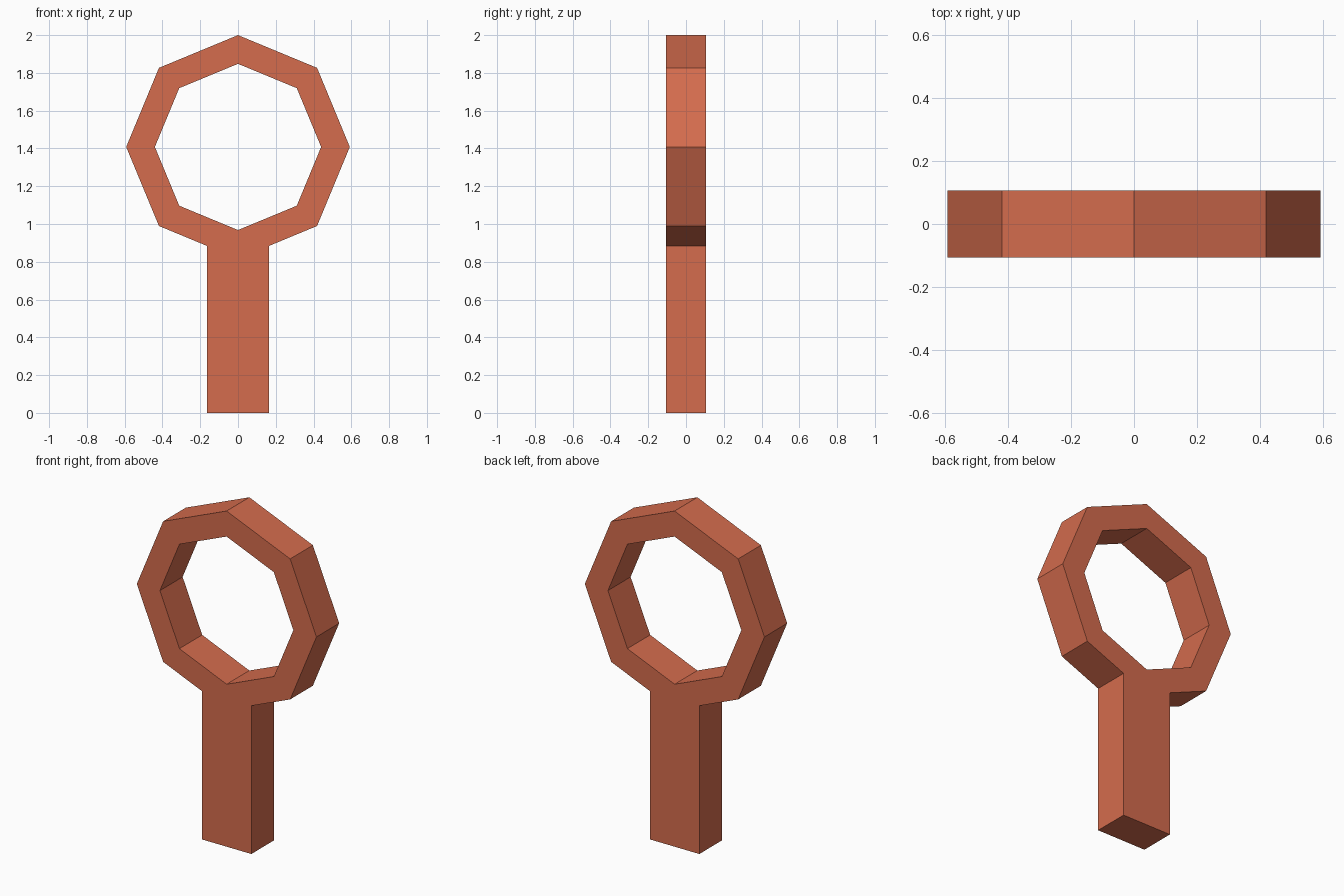
import bpy, bmesh
from math import sin, cos, pi

if "Cube" in bpy.data.objects:
    bpy.data.objects.remove(bpy.data.objects["Cube"])

CZ, R_OUT, R_IN = 1.408, 0.592, 0.44   # ring centre height and radii
HANDLE, DEPTH = 0.163, 0.107           # handle half width, half thickness

bm = bmesh.new()


def octagon(r):
    # corner 0 at the bottom, going towards +x
    return [bm.verts.new((r * sin(i * pi / 4), -DEPTH, CZ - r * cos(i * pi / 4)))
            for i in range(8)]


def point(x, z):
    return bm.verts.new((x, -DEPTH, z))


outer, inner = octagon(R_OUT), octagon(R_IN)

# Ring segments above the handle
faces = [bm.faces.new((outer[i], outer[i + 1], inner[i + 1], inner[i]))
         for i in range(1, 7)]

# Bottom of the ring and handle as one continuous face
bm.verts.remove(outer[0])
join_z = CZ - R_OUT + HANDLE * (1 - cos(pi / 4)) / sin(pi / 4)
faces.append(bm.faces.new((
    inner[1], inner[0], inner[7], outer[7],
    point(-HANDLE, join_z), point(-HANDLE, 0),
    point(HANDLE, 0), point(HANDLE, join_z), outer[1])))

# Thickness: keep the front face and extrude to the back
back = bmesh.ops.extrude_face_region(bm, geom=faces, use_keep_orig=True)
bmesh.ops.translate(bm, vec=(0, 2 * DEPTH, 0),
                    verts=[g for g in back["geom"] if isinstance(g, bmesh.types.BMVert)])
bmesh.ops.recalc_face_normals(bm, faces=bm.faces)

mesh = bpy.data.meshes.new("ring_with_handle")
bm.to_mesh(mesh)
bm.free()
obj = bpy.data.objects.new("ring_with_handle", mesh)
bpy.context.collection.objects.link(obj)

# Terracotta colour
mat = bpy.data.materials.new("terracotta")
mat.diffuse_color = (0.66, 0.15, 0.075, 1)
mat.use_nodes = True
mat.node_tree.nodes["Principled BSDF"].inputs["Base Color"].default_value = mat.diffuse_color
mesh.materials.append(mat)
